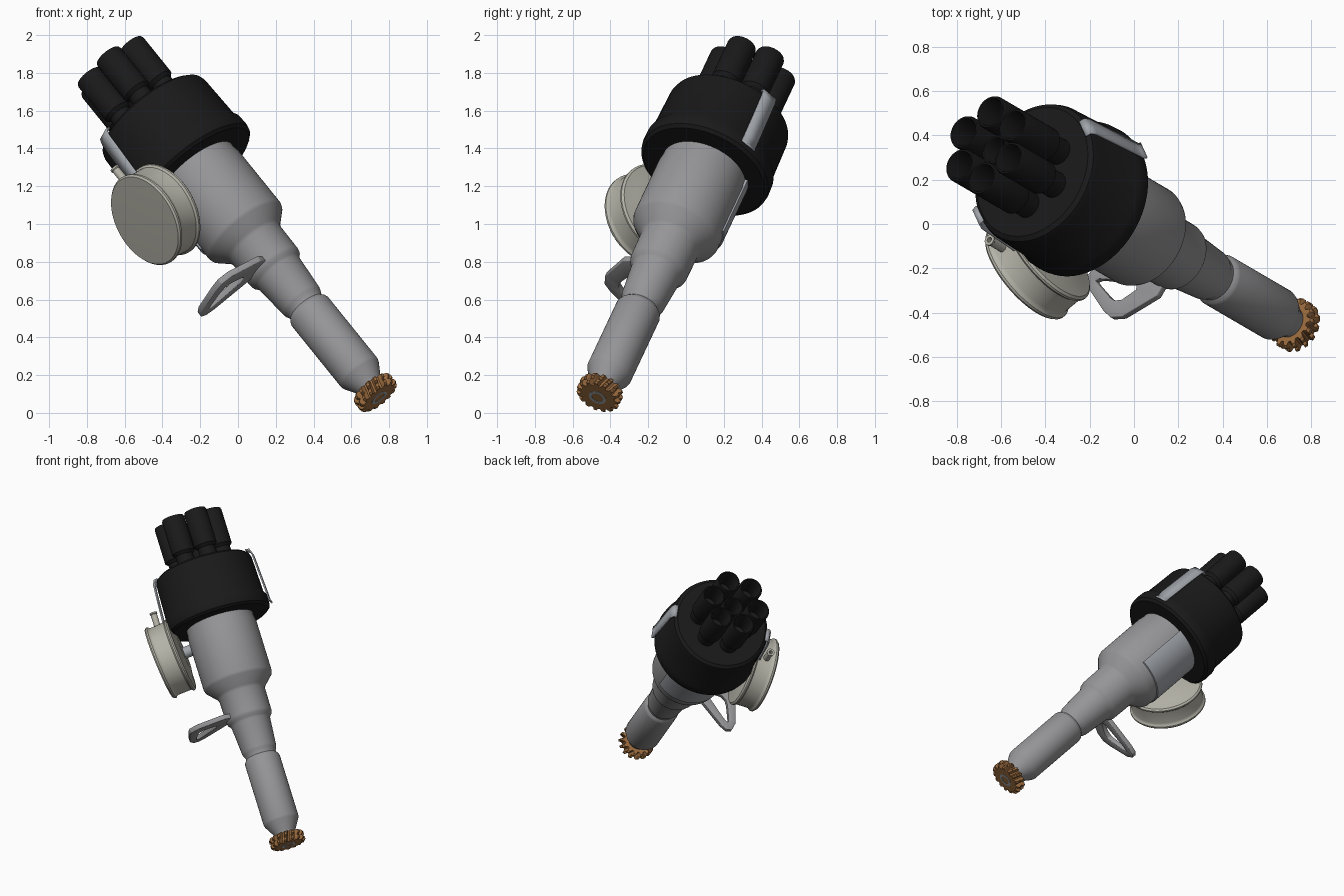
import bpy, bmesh, math
from mathutils import Matrix, Vector

if "Cube" in bpy.data.objects:
    bpy.data.objects.remove(bpy.data.objects["Cube"])

# Tilted frame: local z runs along the shaft, origin at the gear centre
W = Vector((-0.590, 0.344, 0.7305)).normalized()
U = Vector((0.504, 0.864, 0)).normalized()
V = W.cross(U)
FRAME = Matrix((U, V, W)).transposed().to_4x4()
FRAME.translation = (0.727, -0.456, 0.108)


def material(name, rgb):
    m = bpy.data.materials.new(name)
    m.diffuse_color = (*rgb, 1)
    m.use_nodes = True
    m.node_tree.nodes["Principled BSDF"].inputs["Base Color"].default_value = m.diffuse_color
    return m


BLACK = material("black_plastic", (0.01, 0.01, 0.01))
CREAM = material("zinc", (0.46, 0.45, 0.39))
BRONZE = material("bronze", (0.33, 0.15, 0.05))
STEEL = material("steel", (0.36, 0.38, 0.41))
IRON = material("cast_grey", (0.30, 0.30, 0.31))


def finish(name, bm, local=Matrix(), mat=None, angle=35, mods=()):
    bmesh.ops.remove_doubles(bm, verts=bm.verts, dist=1e-5)
    bmesh.ops.recalc_face_normals(bm, faces=bm.faces)
    me = bpy.data.meshes.new(name)
    bm.to_mesh(me)
    bm.free()
    ob = bpy.data.objects.new(name, me)
    bpy.context.collection.objects.link(ob)
    ob.matrix_world = FRAME @ local
    if mat:
        me.materials.append(mat)
    for kind, props in mods:
        m = ob.modifiers.new(kind.title(), kind)
        for k, v in props.items():
            setattr(m, k, v)
    bpy.ops.object.select_all(action='DESELECT')
    ob.select_set(True)
    bpy.context.view_layer.objects.active = ob
    bpy.ops.object.shade_smooth_by_angle(angle=math.radians(angle))
    return ob


def lathe(name, profile, local=Matrix(), mat=None, n=64):
    bm = bmesh.new()
    vs = [bm.verts.new((r, 0, z)) for r, z in profile]
    es = [bm.edges.new(p) for p in zip(vs, vs[1:])]
    bmesh.ops.spin(bm, geom=vs + es, cent=(0, 0, 0), axis=(0, 0, 1),
                   angle=math.tau, steps=n)
    return finish(name, bm, local, mat)


def at(angle, r, z):
    return Matrix.Rotation(math.radians(angle), 4, 'Z') @ Matrix.Translation((r, 0, z))


def sheet(name, path, width, local, mat, thick):
    bm = bmesh.new()
    rows = [[bm.verts.new((x, s * width / 2, z)) for s in (-1, 1)] for x, z in path]
    for a, b in zip(rows, rows[1:]):
        bm.faces.new((a[0], a[1], b[1], b[0]))
    return finish(name, bm, local, mat,
                  mods=[('SOLIDIFY', dict(thickness=thick, offset=0))])


# Housing: tapered nose, grooved shank, stepped neck and bowl
lathe("housing", [(0, .03), (.07, .03), (.078, .06), (.118, .13), (.123, .145), (.123, .585),
                  (.118, .60), (.106, .615), (.106, .63), (.116, .65), (.120, .665),
                  (.136, .86), (.142, .875), (.155, .89), (.160, .91), (.162, 1.07), (.172, 1.09),
                  (.234, 1.155), (.241, 1.175), (.241, 1.54), (.235, 1.58), (.235, 1.62), (0, 1.62)],
      mat=IRON)
lathe("shaft_end", [(0, -.015), (.03, -.02), (.032, -.038), (.048, -.038), (.048, .05), (0, .05)],
      mat=STEEL, n=32)

# Smooth mounting pad wrapped round the bowl
bm = bmesh.new()
pad = [bm.verts.new(p) for p in ((.22, 0, 1.22), (.25, 0, 1.23), (.25, 0, 1.6), (.22, 0, 1.6))]
prof = bm.faces.new(pad)
bmesh.ops.rotate(bm, verts=pad, cent=(0, 0, 0), matrix=Matrix.Rotation(math.radians(15), 3, 'Z'))
bmesh.ops.spin(bm, geom=[prof], cent=(0, 0, 0), axis=(0, 0, 1),
               angle=math.radians(110), steps=24)
finish("bowl_pad", bm, mat=STEEL)

# Drive gear: slanted teeth with a worn groove round the middle
TEETH = 15
bm = bmesh.new()
rings = []
for f, tip in ((0, .112), (.14, .122), (.36, .122), (.5, .108), (.64, .122), (.86, .122), (1, .112)):
    ring = []
    for i in range(TEETH):
        for off, r in ((-.36, .094), (-.17, tip), (.17, tip), (.36, .094)):
            a = math.tau * (i + off + .5 * f) / TEETH
            ring.append(bm.verts.new((r * math.cos(a), r * math.sin(a), -.036 + .072 * f)))
    rings.append(ring)
count = TEETH * 4
for lo, hi in zip(rings, rings[1:]):
    for i in range(count):
        j = (i + 1) % count
        bm.faces.new((lo[i], lo[j], hi[j], hi[i]))
bm.faces.new(rings[0])
bm.faces.new(rings[-1])
finish("drive_gear", bm, mat=BRONZE, angle=25)

# Cap with flange
lathe("cap", [(0, 1.60), (.34, 1.60), (.358, 1.615), (.362, 1.64), (.360, 1.69), (.346, 1.715),
              (.338, 1.97), (.330, 1.995), (.310, 2.01), (0, 2.015)], mat=BLACK, n=96)


# Hollow terminal towers: six in a ring and a lower one in the middle
def tower(name, local, top, r):
    lathe(name, [(0, 1.98), (.064, 1.98), (.062, 2.0), (.060, 2.09), (r, 2.11), (r, top - .012),
                 (r - .005, top), (r - .012, top), (r - .016, top - .01),
                 (r - .022, top - .17), (0, top - .17)], local, BLACK, 40)


for i in range(6):
    tower("outer_tower", at(30 + 60 * i, .16, 0), 2.365, .079)
tower("centre_tower", Matrix(), 2.30, .072)

# Spring clips on opposite sides of the cap
for ang in (-27, 153):
    sheet("cap_clip", [(.315, 2.018), (.34, 2.014), (.352, 1.98), (.368, 1.69),
                       (.369, 1.64), (.378, 1.628)],
          .09, at(ang, 0, 0), STEEL, .01)

# Vacuum canister, its stem and hose nipple
can = at(151, .312, 1.475) @ Matrix.Rotation(math.radians(94), 4, 'Y')
lathe("vacuum_canister", [(0, -.02), (.12, -.02), (.18, -.008), (.248, .0), (.259, .01), (.259, .02),
                          (.248, .03), (.246, .125), (.250, .138), (.259, .147), (.259, .158),
                          (.250, .168), (.21, .169), (0, .172)], can, CREAM, 72)
lathe("vacuum_stem", [(0, -.13), (.04, -.13), (.04, -.01), (0, -.01)], can, STEEL, 32)
lathe("hose_nipple", [(0, 0), (.022, 0), (.022, .12), (.026, .125), (.026, .135), (.012, .135),
                      (.012, .10), (0, .10)], at(151, .415, 1.68), CREAM, 24)

# Clamp bracket: a tapering rounded plate with a slot
outer = [(-.08, -.05), (-.20, -.05), (-.36, .07), (-.39, .13), (-.38, .19),
         (-.325, .345), (-.285, .385), (-.25, .375), (-.22, .33), (-.12, .08)]
inner = [(-.205, .09), (-.225, .08), (-.295, .125), (-.315, .16), (-.313, .20),
         (-.289, .30), (-.28, .325), (-.265, .31), (-.25, .27), (-.205, .12)]
bm = bmesh.new()
a = [bm.verts.new((x, y, 0)) for x, y in outer]
b = [bm.verts.new((x, y, 0)) for x, y in inner]
for i in range(len(a)):
    j = (i + 1) % len(a)
    bm.faces.new((a[i], a[j], b[j], b[i]))
finish("clamp_bracket", bm, Matrix.Translation((0, 0, .925)), IRON,
       mods=[('SOLIDIFY', dict(thickness=.035, offset=0)),
             ('BEVEL', dict(width=.004, segments=2))])
